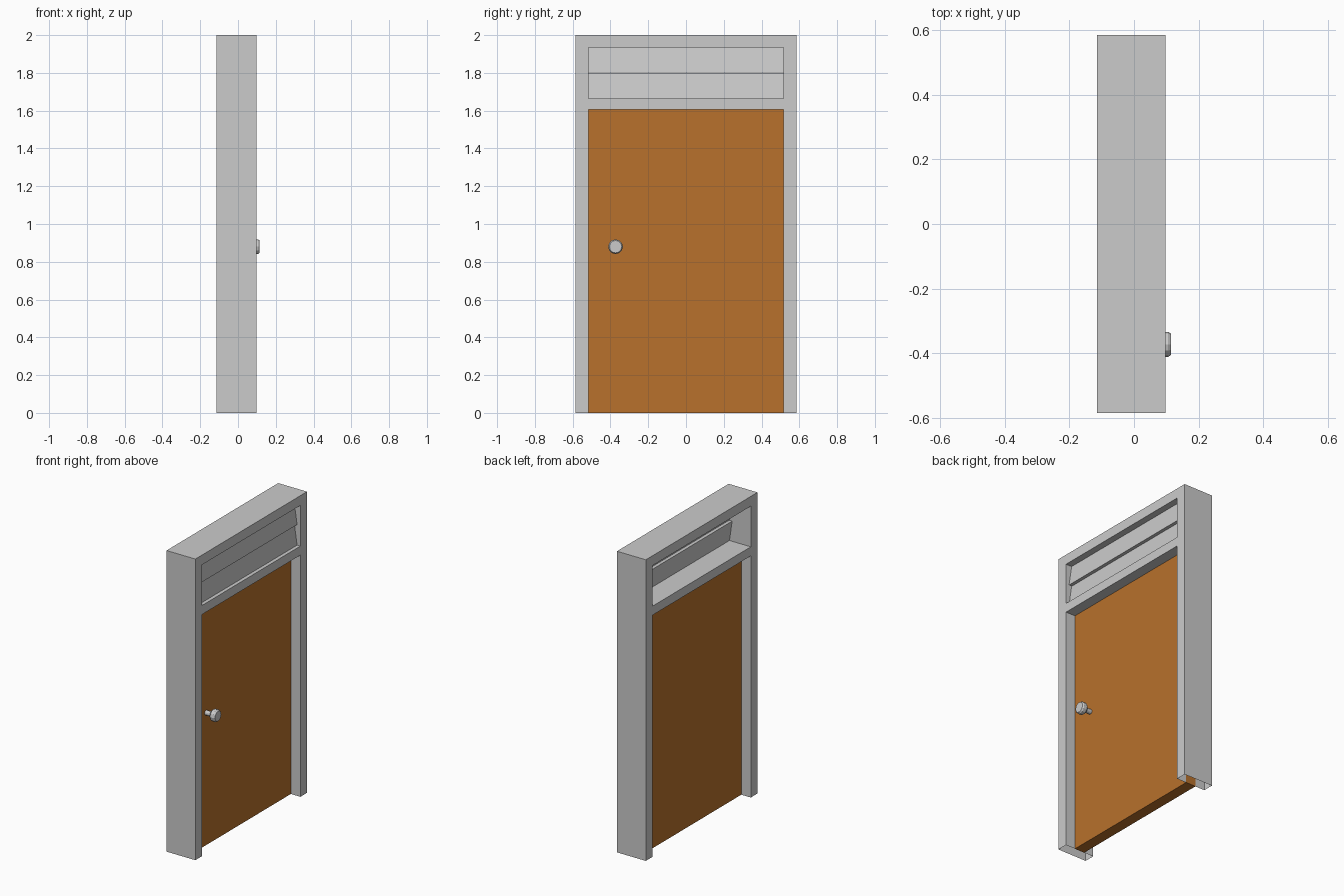
import bpy, bmesh, math

if "Cube" in bpy.data.objects:
    bpy.data.objects.remove(bpy.data.objects["Cube"])

X0, X1 = -0.115, 0.097                       # frame depth
YS = [-0.586, -0.516, 0.516, 0.586]          # jamb lines
ZS = [0.0, 1.605, 1.665, 1.935, 2.0]         # rail lines


def finish(name, bm, color=None):
    bmesh.ops.remove_doubles(bm, verts=bm.verts, dist=1e-5)
    bmesh.ops.recalc_face_normals(bm, faces=bm.faces)
    me = bpy.data.meshes.new(name)
    bm.to_mesh(me)
    bm.free()
    ob = bpy.data.objects.new(name, me)
    bpy.context.collection.objects.link(ob)
    if color:
        mat = bpy.data.materials.new(name + "_paint")
        mat.diffuse_color = color
        mat.use_nodes = True
        mat.node_tree.nodes["Principled BSDF"].inputs["Base Color"].default_value = mat.diffuse_color
        me.materials.append(mat)
    return ob


def prism(name, profile, y0, y1, color=None):
    """Extrude an x/z profile along y."""
    bm = bmesh.new()
    a = [bm.verts.new((x, y0, z)) for x, z in profile]
    b = [bm.verts.new((x, y1, z)) for x, z in profile]
    bm.faces.new(a)
    bm.faces.new(b)
    n = len(profile)
    for i in range(n):
        j = (i + 1) % n
        bm.faces.new((a[i], a[j], b[j], b[i]))
    return finish(name, bm, color)


# Frame: hollow shell with door and transom openings, open underneath
def solid(i, k):
    return 0 <= i < 3 and 0 <= k < 4 and not (i == 1 and k in (0, 2))


bm = bmesh.new()


def quad(pts):
    bm.faces.new([bm.verts.new(p) for p in pts])


for i in range(3):
    for k in range(4):
        if not solid(i, k):
            continue
        (ya, yb), (za, zb) = YS[i:i + 2], ZS[k:k + 2]
        for x in (X0, X1):
            quad([(x, ya, za), (x, yb, za), (x, yb, zb), (x, ya, zb)])
        for di, y in ((-1, ya), (1, yb)):
            if not solid(i + di, k):
                quad([(X0, y, za), (X1, y, za), (X1, y, zb), (X0, y, zb)])
        for dk, z in ((-1, za), (1, zb)):
            if z > 0 and not solid(i, k + dk):
                quad([(X0, ya, z), (X1, ya, z), (X1, yb, z), (X0, yb, z)])
finish("door_frame", bm)

# Door panel, set into the middle of the frame
prism("door_panel", [(-0.045, 0), (0.027, 0), (0.027, 1.605), (-0.045, 1.605)],
      -0.517, 0.517, (0.48, 0.165, 0.025, 1))

# Two leaning transom slats
for name, z0, z1 in (("lower_slat", 1.665, 1.799), ("upper_slat", 1.801, 1.935)):
    prism(name, [(0.042, z0), (0.073, z0), (0.053, z1), (0.022, z1)], YS[1], YS[2])

# Knob: faceted lathe around the x axis
SIDES = 12
bm = bmesh.new()
rings = []
for x, r in [(0.02, 0.016), (0.074, 0.016), (0.074, 0.031), (0.083, 0.039),
             (0.106, 0.039), (0.115, 0.033)]:
    rings.append([bm.verts.new((x, -0.373 + r * math.cos(t), 0.88 + r * math.sin(t)))
                  for t in (2 * math.pi * s / SIDES for s in range(SIDES))])
for a, b in zip(rings, rings[1:]):
    for s in range(SIDES):
        t = (s + 1) % SIDES
        bm.faces.new((a[s], a[t], b[t], b[s]))
bm.faces.new(rings[0])
bm.faces.new(rings[-1])
finish("door_knob", bm)
